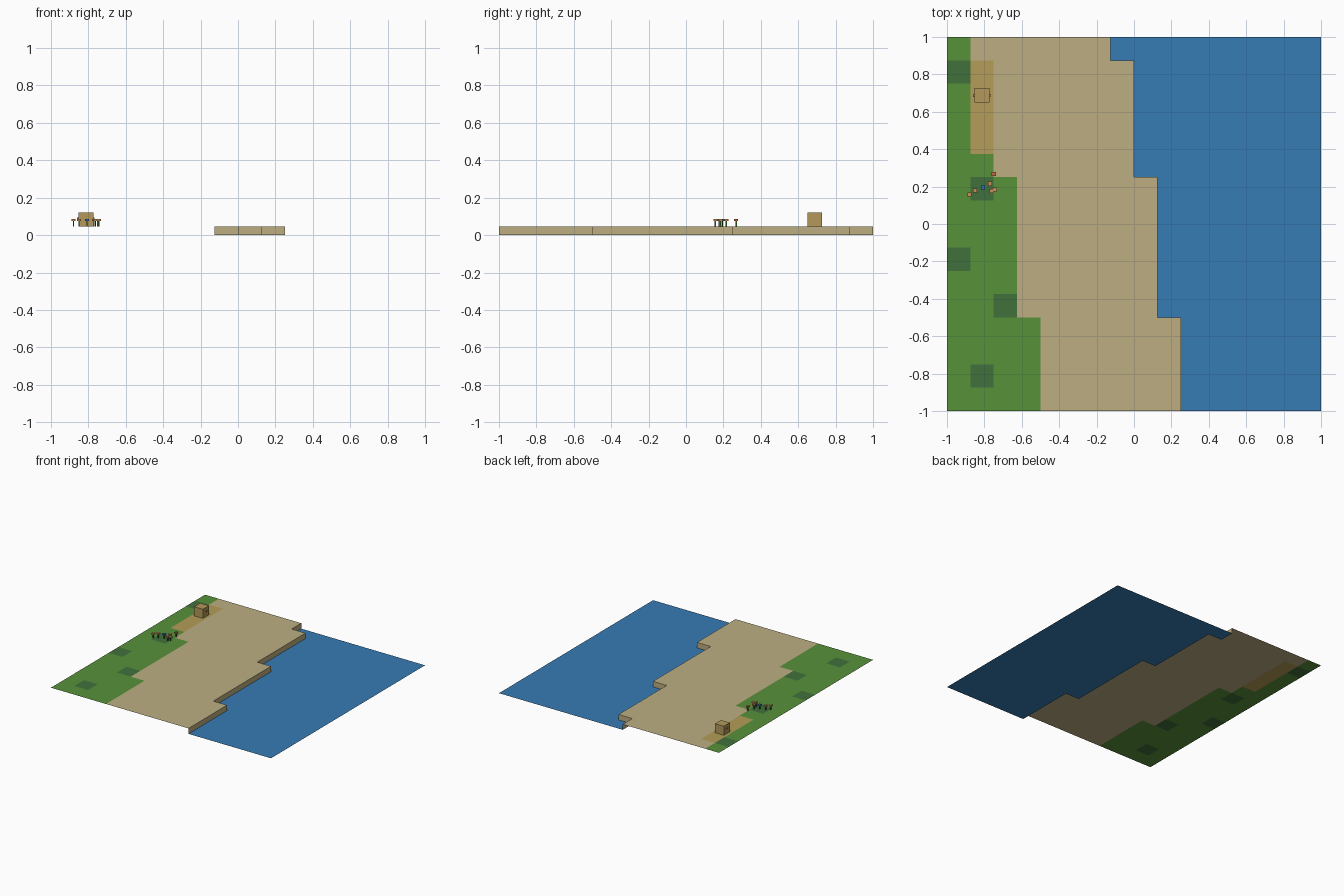
import bpy
import bmesh

if "Cube" in bpy.data.objects:
    bpy.data.objects.remove(bpy.data.objects["Cube"])

TILE = 0.125
LAND_Z = 0.045


def material(name, hex_colour):
    def linear(c):
        return c / 12.92 if c <= 0.04045 else ((c + 0.055) / 1.055) ** 2.4
    rgb = [linear(int(hex_colour[i:i + 2], 16) / 255) for i in (0, 2, 4)]
    m = bpy.data.materials.new(name)
    m.use_nodes = True
    m.diffuse_color = (*rgb, 1)
    m.node_tree.nodes["Principled BSDF"].inputs["Base Color"].default_value = (*rgb, 1)
    return m


grass = material("grass green", "57923A")
bush = material("dark green", "41703B")
sand = material("sand", "BDAF82")
dirt = material("ochre dirt", "B59D59")
water = material("water blue", "367BB3")
stem = material("stem green", "3F6B2E")
blue = material("petal blue", "2F6FB8")
orange = material("petal orange", "C8905A")
red = material("petal red", "C0664A")
crate_mat = material("crate brown", "B3995A")


def make_object(name, bm, mats):
    bmesh.ops.remove_doubles(bm, verts=bm.verts, dist=0.0001)
    mesh = bpy.data.meshes.new(name)
    bm.to_mesh(mesh)
    bm.free()
    for m in mats:
        mesh.materials.append(m)
    ob = bpy.data.objects.new(name, mesh)
    bpy.context.scene.collection.objects.link(ob)
    return ob


def quad(bm, points, index=0):
    face = bm.faces.new([bm.verts.new(p) for p in points])
    face.material_index = index


def box(name, centre, size, mat):
    bm = bmesh.new()
    bmesh.ops.create_cube(bm, size=1)
    bmesh.ops.scale(bm, vec=size, verts=bm.verts)
    bmesh.ops.translate(bm, vec=centre, verts=bm.verts)
    return make_object(name, bm, [mat])


# Tile counts from the left edge, per row counted from the front
def shore(row):
    return 10 if row < 4 else 9 if row < 10 else 8 if row < 15 else 7


def meadow(row):
    return 4 if row < 4 else 3 if row < 10 else 2 if row < 11 else 1


BUSHES = {(1, 1), (2, 4), (0, 6), (1, 9), (0, 14)}


def tile_kind(col, row):
    if (col, row) in BUSHES:
        return 1
    if col < meadow(row):
        return 0
    if col == 1 and 11 <= row < 15:
        return 3
    return 2


def tile(bm, col, row, z, index=0):
    x, y = col * TILE - 1, row * TILE - 1
    quad(bm, [(x, y, z), (x + TILE, y, z), (x + TILE, y + TILE, z), (x, y + TILE, z)], index)


# Ground, sea and the bank where they meet
land_bm, sea_bm, bank_bm = bmesh.new(), bmesh.new(), bmesh.new()
for row in range(16):
    for col in range(16):
        if col < shore(row):
            tile(land_bm, col, row, LAND_Z, tile_kind(col, row))
        else:
            tile(sea_bm, col, row, 0)
    x, y0, y1 = shore(row) * TILE - 1, row * TILE - 1, (row + 1) * TILE - 1
    quad(bank_bm, [(x, y0, 0), (x, y1, 0), (x, y1, LAND_Z), (x, y0, LAND_Z)])
    if row < 15 and shore(row + 1) < shore(row):
        xb = shore(row + 1) * TILE - 1
        quad(bank_bm, [(x, y1, 0), (xb, y1, 0), (xb, y1, LAND_Z), (x, y1, LAND_Z)])
make_object("land", land_bm, [grass, bush, sand, dirt])
make_object("sea", sea_bm, [water])
make_object("shore_bank", bank_bm, [sand])

# Crate with a small handle on each side
CX, CY = -0.813, 0.688
box("crate", (CX, CY, LAND_Z + 0.0375), (0.08, 0.078, 0.075), crate_mat)
for side, label in ((-1, "right"), (1, "left")):
    box("crate_handle_" + label, (CX + side * 0.043, CY, 0.09), (0.007, 0.016, 0.01), orange)

# Flowers: thin stem under a flat square head
flowers = [(-0.88, 0.157, orange), (-0.85, 0.18, orange), (-0.807, 0.195, blue),
           (-0.77, 0.215, orange), (-0.75, 0.268, red), (-0.762, 0.177, orange),
           (-0.743, 0.185, orange)]
for i, (x, y, petal) in enumerate(flowers, 1):
    box(f"flower_stem_{i}", (x, y, LAND_Z + 0.015), (0.007, 0.007, 0.03), stem)
    box(f"flower_head_{i}", (x, y, 0.08), (0.022, 0.022, 0.01), petal)
